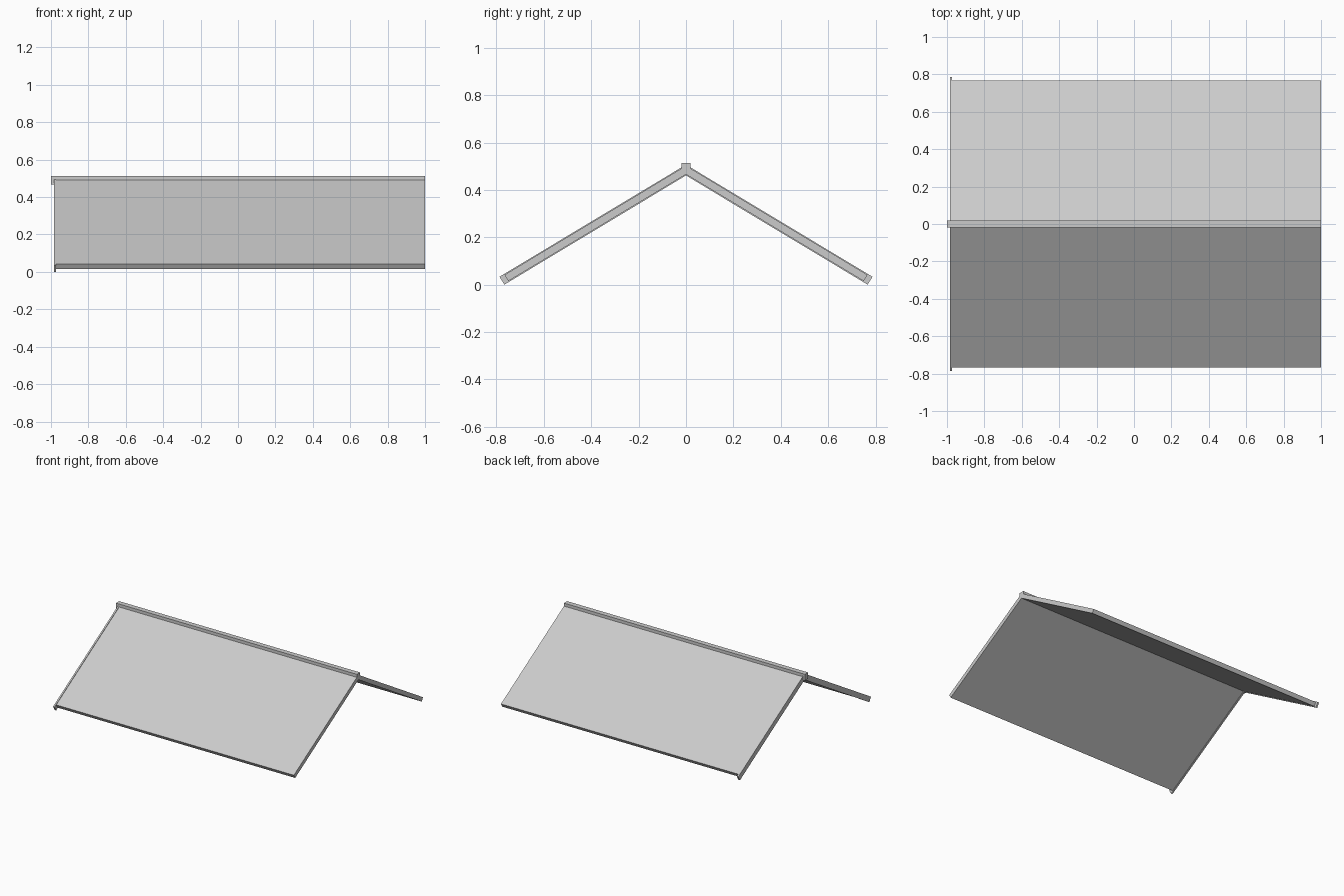
import bpy, bmesh, math

if "Cube" in bpy.data.objects:
    bpy.data.objects.remove(bpy.data.objects["Cube"])

PITCH = math.radians(31)


def extrude_profile(name, profile, x0, x1):
    """Extrude a closed (y, z) profile along x into a solid."""
    bm = bmesh.new()
    face = bm.faces.new([bm.verts.new((x0, y, z)) for y, z in profile])
    new = bmesh.ops.extrude_face_region(bm, geom=[face])["geom"]
    verts = [g for g in new if isinstance(g, bmesh.types.BMVert)]
    bmesh.ops.translate(bm, verts=verts, vec=(x1 - x0, 0, 0))
    bmesh.ops.recalc_face_normals(bm, faces=bm.faces)
    mesh = bpy.data.meshes.new(name)
    bm.to_mesh(mesh)
    bm.free()
    obj = bpy.data.objects.new(name, mesh)
    bpy.context.collection.objects.link(obj)
    return obj


def gable(y_low, z_low, thickness):
    """Mirrored gable profile with eaves cut square to the slope."""
    y_top = y_low + thickness * math.sin(PITCH)
    z_top = z_low + thickness * math.cos(PITCH)
    rise = math.tan(PITCH)
    return [(-y_low, z_low), (0, z_low + y_low * rise), (y_low, z_low),
            (y_top, z_top), (0, z_top + y_top * rise), (-y_top, z_top)]


# Sloping roof panels
extrude_profile("roof_panels", gable(0.75, 0.015, 0.031), -0.973, 1.0)

# Slightly deeper trim boards on the left gable end
extrude_profile("gable_trim", gable(0.767, 0.0, 0.039), -0.985, -0.973)

# Ridge beam along the peak, overhanging the left end
w, low, high = 0.019, 0.466, 0.513
extrude_profile("ridge_beam", [(-w, low), (w, low), (w, high), (-w, high)], -1.0, 1.0)
